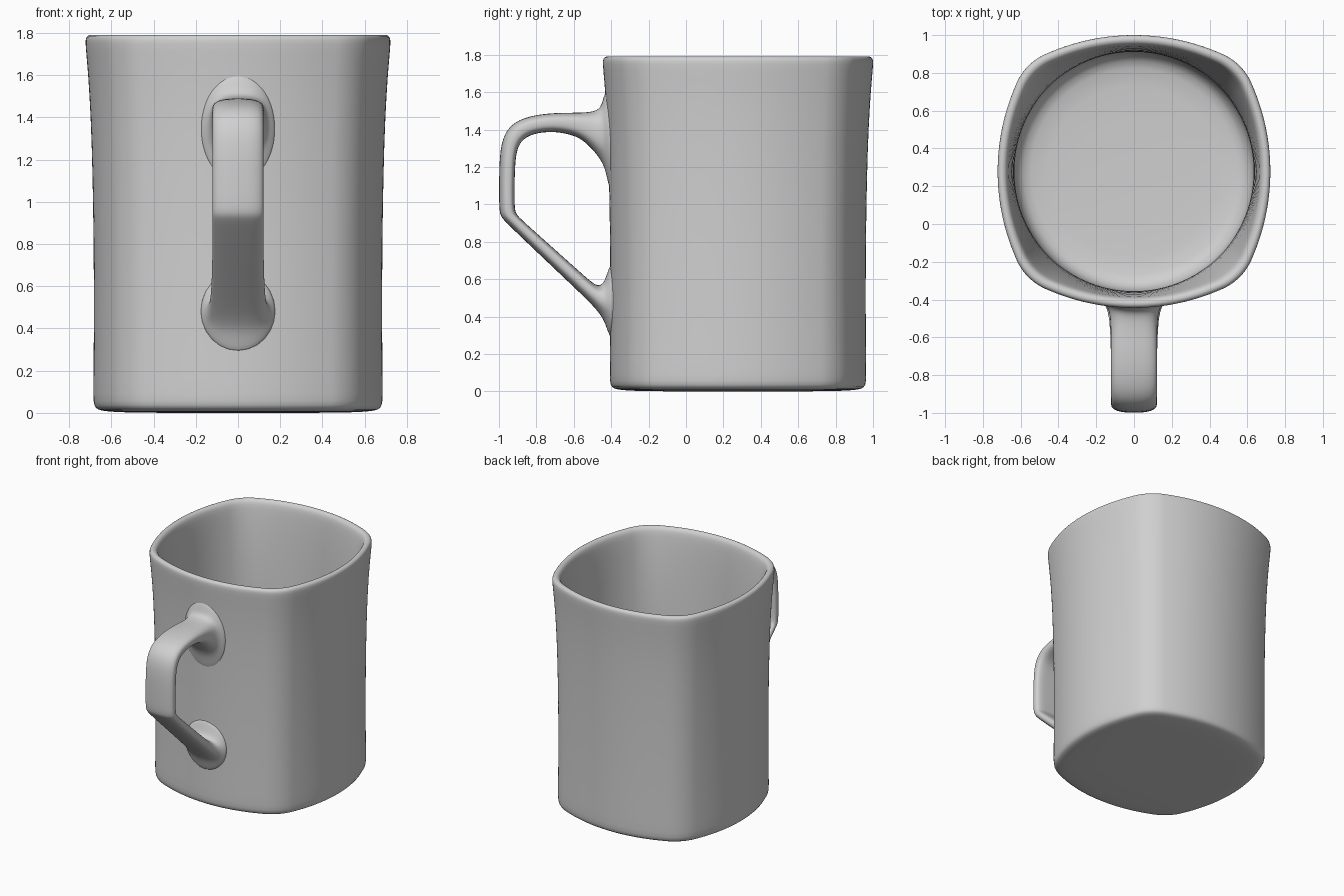
import bpy, bmesh, math
from mathutils import Vector, Matrix

cube = bpy.data.objects.get("Cube")
if cube:
    bpy.data.objects.remove(cube, do_unlink=True)

CENTRE_Y = 0.278
GREY = (0.63, 0.63, 0.63, 1)

glaze = bpy.data.materials.new("grey_glaze")
glaze.use_nodes = True
glaze.diffuse_color = GREY
glaze.node_tree.nodes["Principled BSDF"].inputs["Base Color"].default_value = GREY


def loft(name, rings, levels):
    """Skin a closed tube through rings of points, cap both ends and smooth it."""
    bm = bmesh.new()
    loops = [[bm.verts.new(p) for p in ring] for ring in rings]
    for a, b in zip(loops, loops[1:]):
        for i in range(len(a)):
            j = (i + 1) % len(a)
            bm.faces.new((a[i], a[j], b[j], b[i]))
    bm.faces.new(loops[0])
    bm.faces.new(loops[-1])
    bmesh.ops.recalc_face_normals(bm, faces=bm.faces)
    for f in bm.faces:
        f.smooth = True
    mesh = bpy.data.meshes.new(name)
    bm.to_mesh(mesh)
    bm.free()
    obj = bpy.data.objects.new(name, mesh)
    bpy.context.collection.objects.link(obj)
    mesh.materials.append(glaze)
    mod = obj.modifiers.new("smooth", 'SUBSURF')
    mod.levels = mod.render_levels = levels


def bowed_square(bow=1.58, corner=0.42, side_steps=14, corner_steps=10):
    """Outline of half-width 1: four bowed sides joined by rounded corners."""
    d = bow - 1
    c = (-d + math.sqrt(2 * (bow - corner) ** 2 - d * d)) / 2
    t = math.atan2(c, c + d)
    quarter = []
    for i in range(side_steps):
        a = -t + 2 * t * i / side_steps
        quarter.append(Vector((bow * math.cos(a) - d, bow * math.sin(a))))
    for i in range(corner_steps):
        a = t + (math.pi / 2 - 2 * t) * i / corner_steps
        quarter.append(Vector((c + corner * math.cos(a), c + corner * math.sin(a))))
    return [Matrix.Rotation(k * math.pi / 2, 2) @ p for k in range(4) for p in quarter]


# Body: half-width, height, roundness (0 bowed square, 1 circle)
outline = bowed_square()
profile = [
    # underside and outer wall
    (0.05, 0, 0), (0.4, 0, 0), (0.58, 0.003, 0), (0.65, 0.01, 0), (0.677, 0.022, 0),
    (0.686, 0.05, 0), (0.686, 0.12, 0), (0.683, 0.4, 0), (0.684, 0.8, 0), (0.69, 1.15, 0),
    (0.698, 1.4, 0), (0.71, 1.6, 0), (0.722, 1.73, 0),
    # rim
    (0.724, 1.77, 0), (0.716, 1.787, 0), (0.698, 1.793, 0), (0.68, 1.785, 0), (0.668, 1.765, 0),
    # inner wall and floor
    (0.66, 1.7, 0.08), (0.65, 1.55, 0.3), (0.643, 1.35, 0.58), (0.637, 1.1, 0.85),
    (0.633, 0.85, 1), (0.638, 0.4, 1), (0.638, 0.25, 1), (0.628, 0.17, 1),
    (0.59, 0.12, 1), (0.52, 0.1, 1), (0.05, 0.095, 1),
]
rings = []
for half, z, roundness in profile:
    ring = []
    for p in outline:
        q = p.lerp(p.normalized(), roundness) * half
        ring.append((q.x, q.y + CENTRE_Y, z))
    rings.append(ring)
loft("mug_body", rings, 1)

# Handle: outer edge (y, z), inner edge (y, z), half-width
stations = [
    (-0.4, 1.65, -0.385, 1.03, 0.195),
    (-0.437, 1.595, -0.416, 1.1, 0.172),
    (-0.449, 1.54, -0.43, 1.185, 0.15),
    (-0.468, 1.505, -0.462, 1.25, 0.133),
    (-0.52, 1.492, -0.52, 1.315, 0.125),
    (-0.6, 1.49, -0.58, 1.365, 0.123),
    (-0.72, 1.49, -0.7, 1.392, 0.123),
    (-0.87, 1.468, -0.82, 1.38, 0.122),
    (-0.96, 1.41, -0.885, 1.34, 0.122),
    (-0.997, 1.3, -0.912, 1.27, 0.122),
    (-1.0, 1.12, -0.917, 1.12, 0.122),
    (-1.0, 0.97, -0.917, 0.985, 0.122),
    (-0.99, 0.932, -0.91, 0.95, 0.122),
    (-0.955, 0.895, -0.885, 0.922, 0.122),
    (-0.74, 0.69, -0.68, 0.74, 0.122),
    (-0.56, 0.52, -0.53, 0.605, 0.128),
    (-0.485, 0.445, -0.475, 0.56, 0.137),
    (-0.44, 0.385, -0.44, 0.575, 0.152),
    (-0.419, 0.32, -0.42, 0.64, 0.172),
    (-0.385, 0.24, -0.385, 0.73, 0.195),
]


def squared(v, power):
    return math.copysign(abs(v) ** power, v)


rings = []
for yo, zo, yi, zi, half in stations:
    outer, inner = Vector((0, yo, zo)), Vector((0, yi, zi))
    mid, reach = (outer + inner) / 2, (outer - inner) / 2
    # Sections turn from squared to oval towards the roots
    power = min(1, 0.7 + 6 * (half - 0.122))
    ring = []
    for i in range(24):
        a = 2 * math.pi * i / 24
        x = half * squared(math.cos(a), power)
        # Bend each section to follow the bowed wall
        side = Vector((x, 0.45 * x * x, 0))
        ring.append(mid + side + reach * squared(math.sin(a), power))
    rings.append(ring)
loft("handle", rings, 2)
